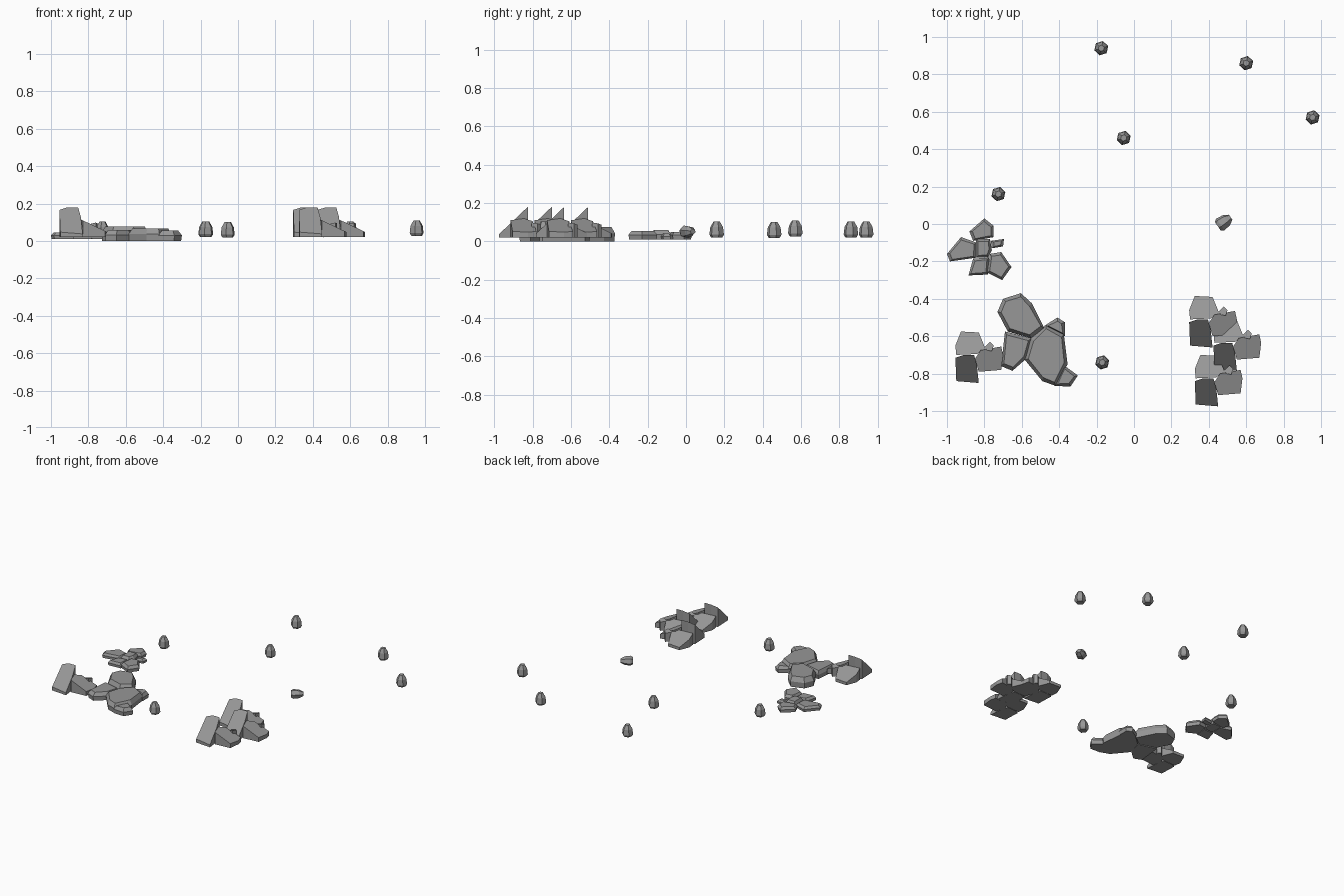
import bpy, bmesh, math
from mathutils import Vector, Matrix

if "Cube" in bpy.data.objects:
    bpy.data.objects.remove(bpy.data.objects["Cube"])

gray = bpy.data.materials.new("stone_gray")
gray.diffuse_color = (0.31, 0.31, 0.31, 1)
gray.use_nodes = True
gray.node_tree.nodes["Principled BSDF"].inputs["Base Color"].default_value = gray.diffuse_color


def finish(name, bm):
    bmesh.ops.recalc_face_normals(bm, faces=bm.faces)
    me = bpy.data.meshes.new(name)
    bm.to_mesh(me)
    bm.free()
    me.materials.append(gray)
    ob = bpy.data.objects.new(name, me)
    bpy.context.collection.objects.link(ob)
    return ob


def loft(name, rings):
    """Closed solid through rings of equal point count."""
    bm = bmesh.new()
    loops = [[bm.verts.new(p) for p in r] for r in rings]
    n = len(loops[0])
    for a, b in zip(loops, loops[1:]):
        for i in range(n):
            bm.faces.new((a[i], a[(i + 1) % n], b[(i + 1) % n], b[i]))
    bm.faces.new(loops[0][::-1])
    bm.faces.new(loops[-1])
    return finish(name, bm)


def slab(name, pts, base, top, inset):
    """Flat paving rock with a chamfered rim; outline in hundredths."""
    pts = [Vector((x / 100, y / 100, 0)) for x, y in pts]
    c = sum(pts, Vector()) / len(pts)

    def ring(z, d):
        return [c + (p - c) * (1 - d / (p - c).length) + Vector((0, 0, z)) for p in pts]
    loft(name, [ring(base, 0.004), ring(base + (top - base) * 0.55, 0), ring(top, inset)])


def shard(name, pts, height, gx, gy, ref, offset):
    """Wedge rock: outline in hundredths, sloped flat top, upright sides."""
    def top(x, y):
        return max(0.03, (height + gx * (x - ref[0]) + gy * (y - ref[1])) / 100)
    ox, oy = offset
    low = [(x / 100 + ox, y / 100 + oy, 0.02) for x, y in pts]
    high = [(x / 100 + ox, y / 100 + oy, top(x, y)) for x, y in pts]
    loft(name, [low, high])


# small paving cluster
small = [
    ([(-88, -4), (-80, 3), (-75, -1), (-75, -7), (-86, -9)], 0.05),
    ([(-100, -16), (-92.5, -7), (-84, -10), (-84.5, -18), (-98.4, -20)], 0.046),
    ([(-84.5, -8), (-77, -8), (-76, -14), (-78, -18), (-84.5, -18)], 0.058),
    ([(-86, -18.5), (-77.5, -18), (-78, -27), (-88.5, -27.5)], 0.046),
    ([(-77, -16), (-71, -15), (-65.5, -23), (-70.5, -30), (-78.5, -26)], 0.054),
    ([(-76.5, -9), (-69.5, -8), (-70, -12), (-76, -13)], 0.04),
]
for i, (pts, top) in enumerate(small):
    slab(f"small_paving_rock_{i}", pts, 0.01, top, 0.016)

# large paving cluster
large = [
    ([(-73, -47), (-70, -40), (-60.5, -37), (-54.5, -42.5), (-48, -55.5), (-55, -61), (-67.5, -57.5)], 0.076),
    ([(-69, -57.5), (-55, -61), (-57, -71.5), (-65, -78.5), (-71, -76)], 0.058),
    ([(-47, -54), (-37.5, -59), (-35.5, -75), (-42, -86.5), (-49, -84), (-58.5, -72.5), (-55, -61)], 0.066),
    ([(-48, -54.5), (-41, -50), (-37, -52.5), (-37, -60)], 0.05),
    ([(-37.5, -75.5), (-30, -81), (-34, -87), (-42.5, -86.5)], 0.055),
]
for i, (pts, top) in enumerate(large):
    slab(f"large_paving_rock_{i}", pts, 0.0, top, 0.02)

# four identical shard clusters
for i, off in enumerate([(0, 0), (1.25, 0.19), (1.38, 0.065), (1.28, -0.125)]):
    shard(f"front_shard_{i}", [(-95, -84), (-83, -85), (-84, -75.5), (-85.5, -70), (-91, -70),
          (-95.5, -71.5)], 18, 0, 0.95, (0, -70), off)
    shard(f"right_shard_{i}", [(-82, -67.5), (-71, -65.5), (-70, -70), (-71, -78), (-83, -79),
          (-85, -72)], 11, -0.48, 0, (-83, 0), off)
    shard(f"back_shard_{i}", [(-92.5, -57.5), (-83, -58), (-79.5, -66.5), (-84, -69.5), (-95, -70),
          (-95.5, -65)], 10.5, 0, -0.52, (0, -70), off)
    shard(f"chip_{i}", [(-81, -67), (-77, -63), (-75, -65), (-76, -68)], 9, 0.2, -0.2, (-78, -66), off)


# scattered pebbles: tapered six-sided stones
def pebble(name, x, y, z, turn=0.3):
    rings = []
    for r, h in [(0.029, 0), (0.039, 0.016), (0.034, 0.055), (0.017, 0.084)]:
        rings.append([Vector((r * math.cos(turn + k * math.pi / 3), r * math.sin(turn + k * math.pi / 3), h))
                      for k in range(6)])
    ob = loft(name, rings)
    ob.location = (x, y, z)
    return ob


for i, (x, y, z) in enumerate([(-0.175, 0.94, 0.02), (0.6, 0.86, 0.02), (0.955, 0.57, 0.026),
                               (-0.055, 0.46, 0.018), (-0.725, 0.16, 0.019), (-0.17, -0.74, 0.02)]):
    pebble(f"pebble_{i}", x, y, z)

# one pebble lying on its side
lying = pebble("lying_pebble", 0, 0, 0)
lying.matrix_world = (Matrix.Translation((0.448, -0.012, 0.051)) @ Matrix.Rotation(math.radians(35), 4, 'Z')
                      @ Matrix.Rotation(math.radians(90), 4, 'Y') @ Matrix.Diagonal((0.85, 1, 1, 1)))
